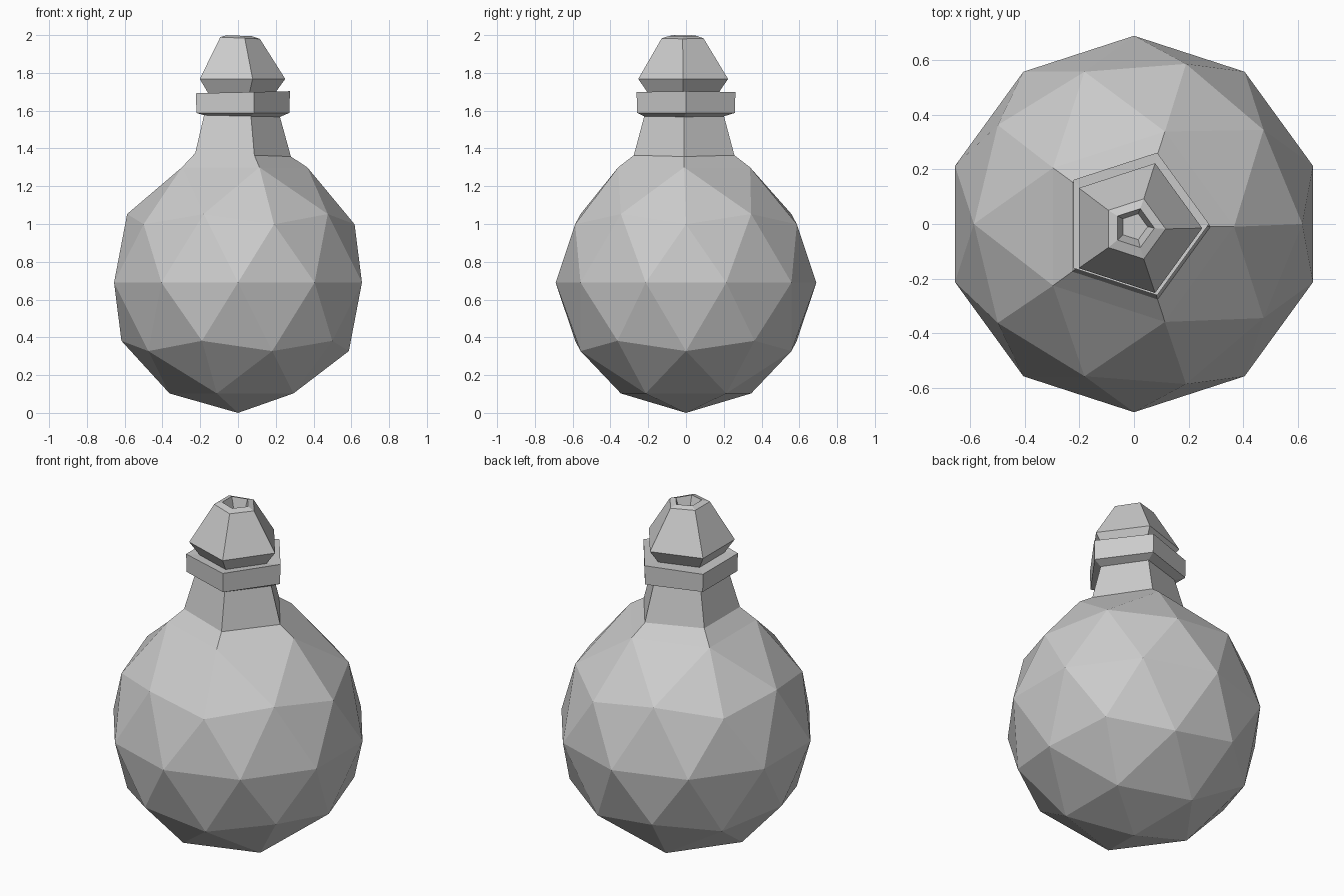
import bpy
import bmesh
import math

if "Cube" in bpy.data.objects:
    bpy.data.objects.remove(bpy.data.objects["Cube"], do_unlink=True)

# One plain grey material
grey = bpy.data.materials.new("plain_grey")
grey.use_nodes = True
colour = (0.6, 0.6, 0.6, 1.0)
grey.diffuse_color = colour
grey.node_tree.nodes["Principled BSDF"].inputs["Base Color"].default_value = colour


def angle(v):
    return math.atan2(v.co.y, v.co.x) % math.tau


def place_ring(verts, z, radius, y_shift=0.0, tilt=0.0):
    """Set a five-sided ring, keeping each corner's direction; tilt lifts the -x side."""
    for v in verts:
        a = round(angle(v) / math.tau * 5) * math.tau / 5
        v.co = (radius * math.cos(a), radius * math.sin(a) + y_shift,
                z - tilt * math.cos(a))


def extrude_ring(bm, edges, *shape):
    """Extrude an open loop upward and shape the new ring."""
    geom = bmesh.ops.extrude_edge_only(bm, edges=edges)["geom"]
    place_ring([g for g in geom if isinstance(g, bmesh.types.BMVert)], *shape)
    return [g for g in geom if isinstance(g, bmesh.types.BMEdge)]


# Round faceted body, opened at the top
R = 0.69
bm = bmesh.new()
bmesh.ops.create_icosphere(bm, subdivisions=2, radius=R)
bmesh.ops.translate(bm, verts=bm.verts, vec=(0, 0, R))
apex = max(bm.verts, key=lambda v: v.co.z)
bmesh.ops.delete(bm, geom=[apex], context='VERTS')
loop = [e for e in bm.edges if e.is_boundary]

# Shoulder
place_ring({v for e in loop for v in e.verts}, 1.30, 0.367, -0.01)

# Neck, collar, stopper and the small hollow in its tip: z, radius, y shift, tilt
rings = [
    (1.367, 0.28, -0.01, 0.01),
    (1.572, 0.222, -0.01, 0.005),
    (1.588, 0.272, 0.0, 0.0),
    (1.697, 0.275, 0.0, -0.006),
    (1.692, 0.195, -0.015, 0.0),
    (1.768, 0.25, -0.015, 0.0),
    (1.985, 0.116, -0.018, 0.005),
    (1.997, 0.075, -0.015, 0.003),
    (1.93, 0.05, -0.01, 0.0),
]
for ring in rings:
    loop = extrude_ring(bm, loop, *ring)
bmesh.ops.contextual_create(bm, geom=loop)

bmesh.ops.recalc_face_normals(bm, faces=bm.faces)
mesh = bpy.data.meshes.new("round_flask")
bm.to_mesh(mesh)
bm.free()
mesh.materials.append(grey)
flask = bpy.data.objects.new("round_flask", mesh)
bpy.context.collection.objects.link(flask)
